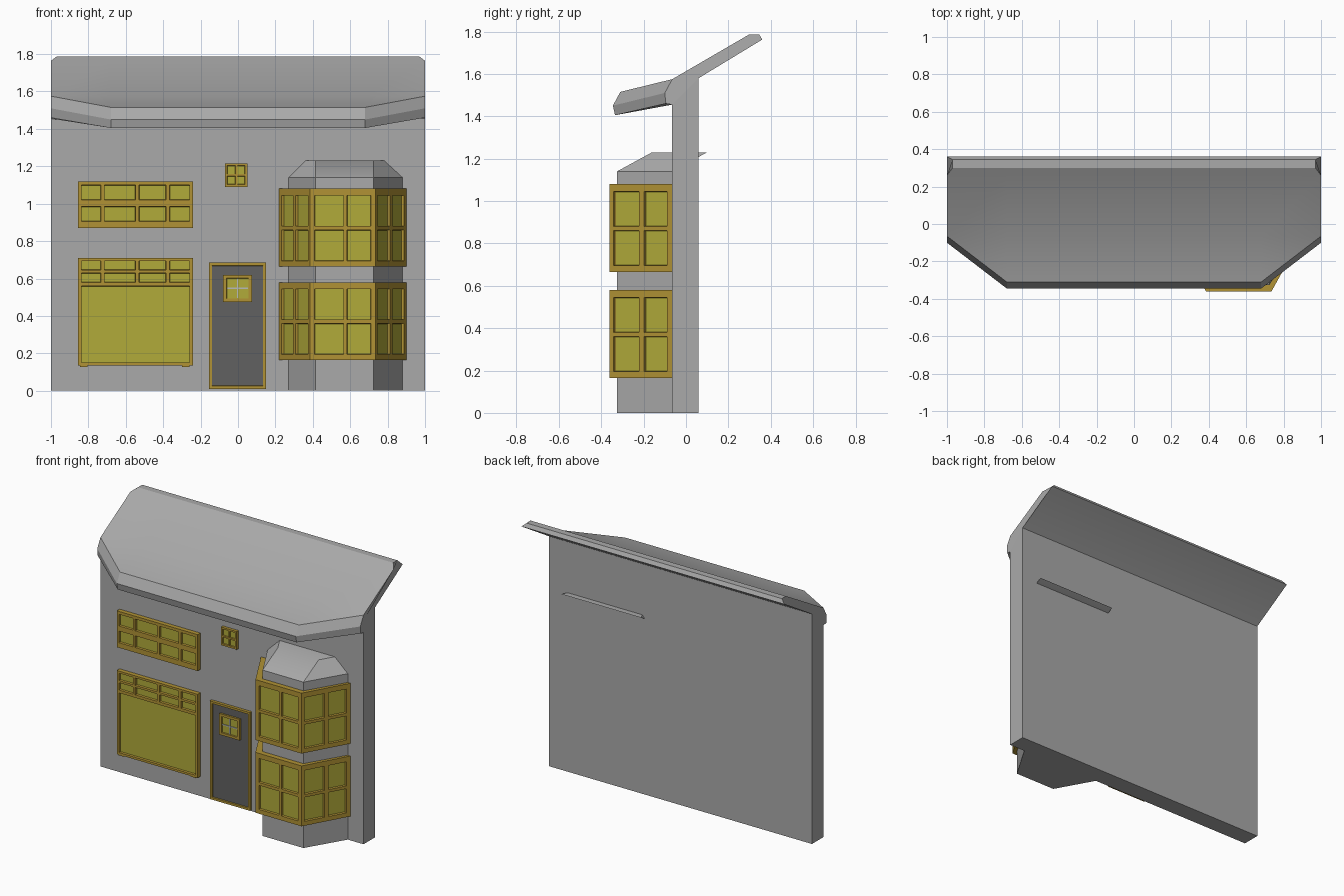
import bpy, bmesh
from mathutils import Vector

if "Cube" in bpy.data.objects:
    bpy.data.objects.remove(bpy.data.objects["Cube"], do_unlink=True)


def material(name, rgb):
    m = bpy.data.materials.new(name)
    m.use_nodes = True
    colour = (*rgb, 1)
    m.diffuse_color = colour
    m.node_tree.nodes["Principled BSDF"].inputs["Base Color"].default_value = colour
    return m


GREY = material("grey_render", (0.40, 0.40, 0.40))
FRAME = material("ochre_frame", (0.44, 0.29, 0.035))
GLASS = material("yellow_glass", (0.44, 0.405, 0.042))
DOOR = material("dark_door", (0.12, 0.12, 0.12))
PALE = material("pale_bars", (0.48, 0.50, 0.48))


def finish(name, bm, mats, smooth=False):
    bmesh.ops.recalc_face_normals(bm, faces=bm.faces[:])
    mesh = bpy.data.meshes.new(name)
    bm.to_mesh(mesh)
    bm.free()
    for m in mats:
        mesh.materials.append(m)
    obj = bpy.data.objects.new(name, mesh)
    bpy.context.collection.objects.link(obj)
    if smooth:
        bpy.ops.object.select_all(action="DESELECT")
        obj.select_set(True)
        bpy.context.view_layer.objects.active = obj
        bpy.ops.object.shade_smooth_by_angle(angle=0.5)
    return obj


def loft(name, sections, mat, smooth=False):
    """Skin closed rings of equal length and cap both ends."""
    bm = bmesh.new()
    rings = [[bm.verts.new(p) for p in s] for s in sections]
    n = len(rings[0])
    for r, s in zip(rings, rings[1:]):
        for i in range(n):
            j = (i + 1) % n
            bm.faces.new((r[i], r[j], s[j], s[i]))
    bm.faces.new(rings[0])
    bm.faces.new(rings[-1])
    bmesh.ops.remove_doubles(bm, verts=bm.verts[:], dist=0.0005)
    return finish(name, bm, [mat], smooth)


def box(name, lo, hi, mat):
    (x0, y0, z0), (x1, y1, z1) = lo, hi
    ring = [(x0, y0), (x1, y0), (x1, y1), (x0, y1)]
    return loft(name, [[(x, y, z) for x, y in ring] for z in (z0, z1)], mat)


def panel(name, a, b, us, zs, depth, recess=0.014, mats=(FRAME, GLASS)):
    """Framed slab from a to b; every odd cell of the grid is a sunken pane."""
    a, b = Vector((*a, 0)), Vector((*b, 0))
    d = (b - a).normalized()
    back = Vector((-d.y, d.x, 0)) * depth
    bm = bmesh.new()
    grid = [[bm.verts.new(a + d * u + Vector((0, 0, z))) for z in zs] for u in us]
    panes = []
    for i in range(len(us) - 1):
        for j in range(len(zs) - 1):
            f = bm.faces.new((grid[i][j], grid[i + 1][j],
                              grid[i + 1][j + 1], grid[i][j + 1]))
            if i % 2 and j % 2:
                f.material_index = 1
                panes.append(f)
    bm.normal_update()
    rim = [e for e in bm.edges if e.is_boundary]
    ret = bmesh.ops.inset_individual(bm, faces=panes, thickness=0.003, depth=-recess)
    for f in ret["faces"]:
        if f not in panes:
            f.material_index = 0
    ext = bmesh.ops.extrude_edge_only(bm, edges=rim)["geom"]
    bmesh.ops.translate(bm, vec=back, verts=[v for v in ext if isinstance(v, bmesh.types.BMVert)])
    for f in bm.faces:
        if f.material_index and f not in panes:
            f.material_index = 0
    bmesh.ops.holes_fill(bm, edges=[e for e in bm.edges if e.is_boundary], sides=0)
    return finish(name, bm, mats)


def front_panel(name, y, xs, zs, **kw):
    return panel(name, (xs[0], y), (xs[-1], y), [x - xs[0] for x in xs], zs, -0.06 - y, **kw)


# Facade wall
WALL = -0.065
wall_profile = [(WALL, 0), (0.06, 0), (0.06, 1.58), (WALL, 1.455)]
loft("facade_wall", [[(x, y, z) for y, z in wall_profile] for x in (-1, 1)], GREY)

# Roof: canted front eave, ridge clipped at both ends
ridge = [(WALL, 1.575), (0.26, 1.764), (0.30, 1.787), (0.345, 1.787),
         (0.36, 1.762), (0.06, 1.58), (WALL, 1.455)]
eave = [(-0.335, 1.405), (-0.345, 1.45), (-0.31, 1.515)]
eave_end = [(-0.095, 1.46), (-0.10, 1.51), (WALL, 1.575)]


def roof_section(x, front):
    end = abs(x) == 1
    return [(x * 0.97 if end and z > 1.78 else x, y, z) for y, z in front + ridge]


loft("roof", [roof_section(-1, eave_end), roof_section(-0.68, eave),
              roof_section(0.68, eave), roof_section(1, eave_end)], GREY, smooth=True)

# Bay: canted shaft whose cap leans back through the wall
bay = [(0.27, WALL), (0.415, -0.325), (0.725, -0.325), (0.88, WALL)]
loft("bay_body", [[(x, y, z) for x, y in bay] for z in (0, 1.14)], GREY)
loft("bay_roof", [[(x, y + s, z) for x, y in bay] for s, z in ((0, 1.14), (0.165, 1.23))],
     GREY, smooth=True)

# Bay windows: three framed sides on each storey
outer = [(0.22, WALL), (0.385, -0.36), (0.735, -0.36), (0.90, WALL)]
side_us = [0, 0.03, 0.14, 0.165, 0.318, 0.338]
for storey, base in (("lower", 0.165), ("upper", 0.665)):
    rows = [base + h for h in (0, 0.03, 0.195, 0.215, 0.38, 0.415)]
    columns = {"right": [0, 0.028, 0.152, 0.18, 0.318, 0.338],
               "front": [0, 0.025, 0.18, 0.197, 0.325, 0.35],
               "left": [0, 0.02, 0.158, 0.186, 0.31, 0.338]}
    for (side, us), a, b in zip(columns.items(), outer, outer[1:]):
        panel(f"bay_window_{storey}_{side}", a, b, us, rows, 0.05)

# Wide windows
cols = [-0.855, -0.838, -0.733, -0.715, -0.548, -0.53, -0.385, -0.366, -0.258, -0.24]
front_panel("upper_window", -0.095, cols, [0.87, 0.905, 0.985, 1.02, 1.10, 1.12])
front_panel("lower_window_transom", -0.095, cols, [0.57, 0.58, 0.63, 0.645, 0.695, 0.71])
front_panel("lower_window", -0.095, [cols[0], cols[1], cols[-2], cols[-1]],
            [0.135, 0.15, 0.56, 0.57])
for i, x in enumerate((-0.83, -0.285)):
    box(f"window_foot_{i + 1}", (x - 0.015, -0.09, 0.128), (x + 0.025, WALL, 0.137), FRAME)

# Small window over the door
front_panel("small_window", -0.085, [-0.07, -0.058, -0.014, -0.004, 0.038, 0.05],
            [1.09, 1.102, 1.147, 1.158, 1.203, 1.215], recess=0.008)

# Door with its light
front_panel("door", -0.085, [-0.155, -0.14, 0.135, 0.15], [0.01, 0.025, 0.67, 0.685],
            recess=0.008, mats=(FRAME, DOOR))
front_panel("door_light", -0.09, [-0.08, -0.062, 0.057, 0.075], [0.475, 0.492, 0.603, 0.62],
            recess=0.008)
box("door_light_bar_upright", (-0.006, -0.087, 0.495), (0.001, -0.08, 0.60), PALE)
box("door_light_bar_level", (-0.059, -0.087, 0.544), (0.054, -0.08, 0.551), PALE)
